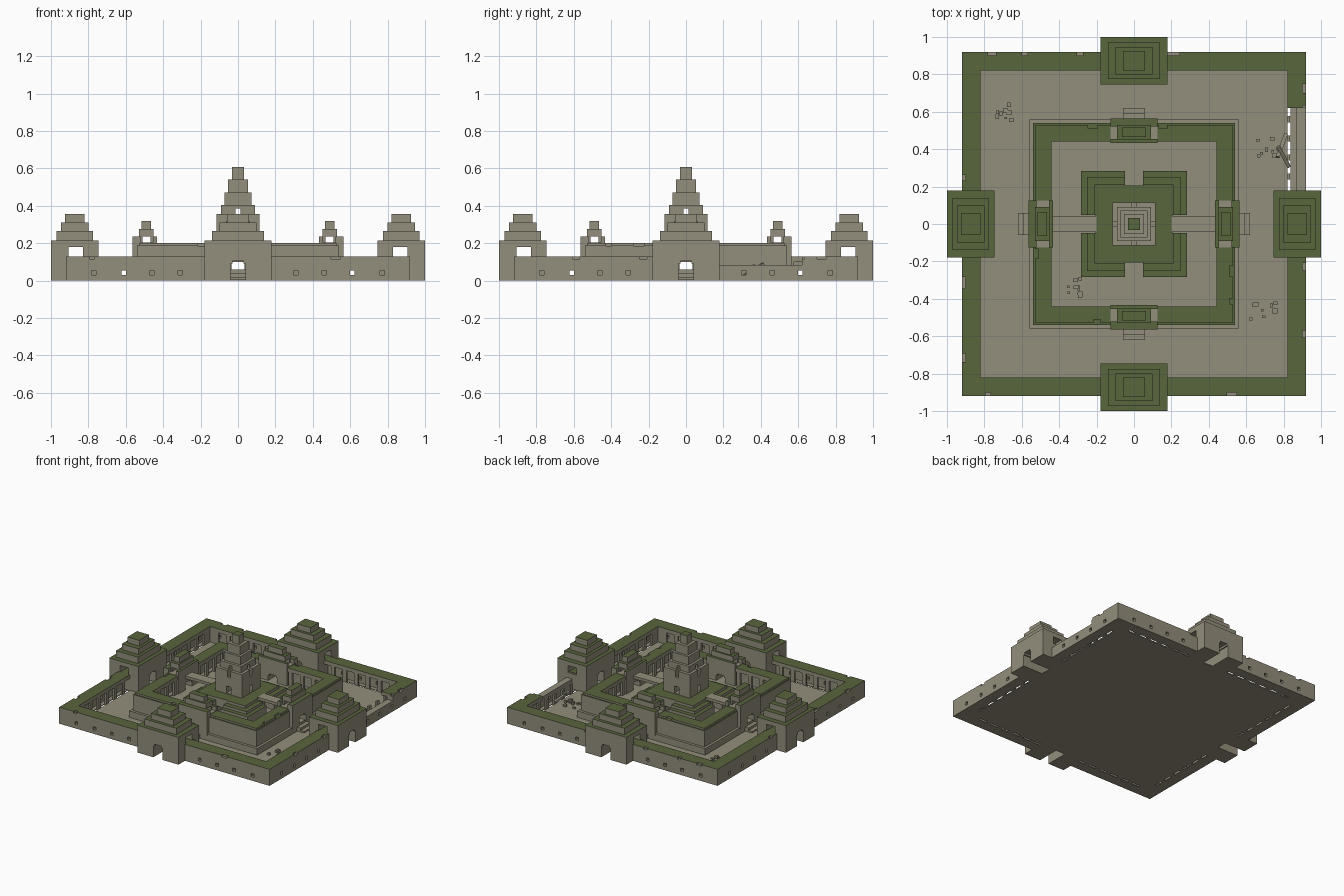
import bpy, bmesh, random
from mathutils import Matrix

random.seed(7)
cube = bpy.data.objects.get("Cube")
if cube:
    bpy.data.objects.remove(cube, do_unlink=True)


def material(name, rgb):
    m = bpy.data.materials.new(name)
    m.use_nodes = True
    m.diffuse_color = (*rgb, 1)
    m.node_tree.nodes["Principled BSDF"].inputs["Base Color"].default_value = (*rgb, 1)
    return m


STONE = material("weathered_stone", (0.29, 0.27, 0.20))
MOSS = material("moss_green", (0.098, 0.132, 0.048))


# Boxes are (x0, x1, y0, y1, z0, z1)
def square(h, z0, z1):
    return (-h, h, -h, h, z0, z1)


def turn(b, n=1):
    for _ in range(n):
        b = (-b[3], -b[2], b[0], b[1], b[4], b[5])
    return b


def four(b):
    return [turn(b, n) for n in range(4)]


def all_sides(boxes):
    return [t for b in boxes for t in four(b)]


def boxes_object(name, boxes):
    bm = bmesh.new()
    for x0, x1, y0, y1, z0, z1 in boxes:
        place = Matrix.Translation(((x0 + x1) / 2, (y0 + y1) / 2, (z0 + z1) / 2))
        size = Matrix.Diagonal((x1 - x0, y1 - y0, z1 - z0, 1))
        bmesh.ops.create_cube(bm, size=1, matrix=place @ size)
    me = bpy.data.meshes.new(name)
    bm.to_mesh(me)
    bm.free()
    ob = bpy.data.objects.new(name, me)
    bpy.context.collection.objects.link(ob)
    return ob


def part(name, boxes, cuts=(), moss=()):
    """Stone boxes minus cut boxes, with moss on upward faces at given heights."""
    ob = boxes_object(name, boxes)
    if cuts:
        cutter = boxes_object("cutter", cuts)
        cutter.hide_render = True
        mod = ob.modifiers.new("cut", 'BOOLEAN')
        mod.operation = 'DIFFERENCE'
        mod.solver = 'EXACT'
        mod.use_self = True
        mod.object = cutter
        bpy.context.view_layer.update()
        ev = ob.evaluated_get(bpy.context.evaluated_depsgraph_get())
        me = bpy.data.meshes.new_from_object(ev)
        ob.modifiers.clear()
        ob.data = me
        bpy.data.objects.remove(cutter, do_unlink=True)
    ob.data.materials.clear()
    ob.data.materials.append(STONE)
    ob.data.materials.append(MOSS)
    for p in ob.data.polygons:
        green = p.normal.z > 0.9 and any(abs(p.center.z - z) < 0.004 for z in moss)
        p.material_index = int(green)
    return ob


def gallery_cuts(inner, back, z0, z1, pitch, count):
    """Court, hollow gallery and bays between pillars of a square cloister."""
    cuts = [square(inner, z0 - 0.02, z1 + 0.02)]
    cuts += four((-back, back, inner + 0.015, back, z0 + 0.006, z1 - 0.025))
    for k in range(-count, count + 1):
        c = k * pitch
        cuts += four((c - 0.034, c + 0.034, inner - 0.01, inner + 0.018, z0 - 0.02, z1 - 0.03))
    return cuts


def chips(edge, z, number):
    """Small broken bites along a roof edge."""
    out = []
    for n in range(number):
        c = random.uniform(-edge + 0.1, edge - 0.1)
        w = random.uniform(0.012, 0.035)
        out.append(turn((c - w, c + w, edge - 0.02, edge + 0.02, z - 0.014, z + 0.02), n % 4))
    return out


def doorway(near, far, z0, top):
    """Stepped arch passage facing outward."""
    return [(-0.04, 0.04, near, far, z0, top - 0.015),
            (-0.03, 0.03, near, far, z0, top)]


# Courtyard floor
part("courtyard_floor", [square(0.82, 0, 0.008)])

# Outer cloister wall with windows, doors and a collapsed stretch
cuts = gallery_cuts(0.82, 0.87, 0, 0.13, 0.1017, 7)
for c in (0.31, 0.46, 0.61, 0.77):
    for s in (-1, 1):
        cuts += four((s * c - 0.012, s * c + 0.012, 0.86, 0.94, 0.03, 0.055))
cuts += all_sides(doorway(0.8, 0.95, -0.02, 0.105))
cuts += chips(0.92, 0.13, 18)
cuts.append((0.8, 0.95, 0.17, 0.62, 0.083, 0.2))
part("outer_wall", [square(0.92, 0, 0.13)], cuts, [0.13])

# Outer gate towers
for n, side in enumerate(("back", "right", "front", "left")):
    base = [turn((-0.18, 0.18, 0.745, 1.0, 0, 0.215), n)]
    gate_cuts = doorway(0.7, 1.05, -0.02, 0.105)
    gate_cuts.append((-0.2, 0.2, 0.83, 0.905, 0.125, 0.18))
    part(side + "_gate", base, [turn(b, n) for b in gate_cuts], [0.215])
    tiers = [(-w, w, 0.873 - d, 0.873 + d, z - 0.05, z)
             for w, d, z in ((0.14, 0.097, 0.265), (0.10, 0.073, 0.31), (0.06, 0.052, 0.355))]
    part(side + "_gate_tiers", [turn(b, n) for b in tiers], (), [0.265, 0.31, 0.355])

# Raised inner terrace and its entrance steps
part("inner_terrace", [square(0.56, 0, 0.06)])
part("entrance_steps", all_sides([(-0.06, 0.06, 0.55, 0.59, 0, 0.04),
                                  (-0.06, 0.06, 0.55, 0.62, 0, 0.02)]))

# Inner cloister wall with a cornice ledge
cuts = gallery_cuts(0.44, 0.49, 0.06, 0.2, 0.1, 4)
cuts += all_sides(doorway(0.42, 0.57, 0.05, 0.115))
cuts += four((-0.6, 0.6, 0.53, 0.6, 0.187, 0.22))
cuts += chips(0.53, 0.2, 9)
part("inner_wall", [square(0.54, 0.055, 0.2)], cuts, [0.2, 0.187])

# Inner gates with small pavilions
for n, side in enumerate(("back", "right", "front", "left")):
    gate_cuts = doorway(0.4, 0.6, 0.0, 0.115)
    gate_cuts.append((-0.2, 0.2, 0.455, 0.522, 0.203, 0.3))
    part(side + "_inner_gate", [turn((-0.125, 0.125, 0.432, 0.565, 0.05, 0.235), n)],
         [turn(b, n) for b in gate_cuts], [0.235])
    part(side + "_pavilion", [turn((-0.092, 0.092, 0.453, 0.528, 0.2, 0.276), n)],
         [turn((-0.2, 0.2, 0.468, 0.511, 0.19, 0.236), n)], [0.276])
    part(side + "_pavilion_cap", [turn((-0.065, 0.065, 0.465, 0.515, 0.27, 0.318), n)],
         (), [0.318])

# Central stepped platform, split by stair slots and crossed by passages
slots = four((-0.047, 0.047, 0.205, 0.3, 0.04, 0.2))
passage = [(-0.036, 0.036, -0.4, 0.4, 0.04, 0.10), (-0.4, 0.4, -0.036, 0.036, 0.04, 0.10)]
for name, h, z0, z1 in (("lower", 0.283, 0.055, 0.13), ("middle", 0.25, 0.13, 0.15),
                        ("upper", 0.21, 0.15, 0.17)):
    part(name + "_platform", [square(h, z0, z1)],
         slots + (passage if name == "lower" else []), [z1])

# Bridges from the platform to the side galleries
for name, n in (("right", 1), ("left", 3)):
    part(name + "_bridge", [turn((-0.04, 0.04, 0.2, 0.445, 0.15, 0.172), n)])

# Central tower
tower_cuts = []
for w, z0, z1 in ((0.02, 0.175, 0.23), (0.013, 0.30, 0.385)):
    tower_cuts += [(-w, w, -0.2, 0.2, z0, z1), (-0.2, 0.2, -w, w, z0, z1)]
for k, (h, z0, z1) in enumerate(((0.115, 0.16, 0.355), (0.092, 0.355, 0.405),
                                 (0.072, 0.405, 0.47), (0.054, 0.47, 0.54),
                                 (0.031, 0.54, 0.607))):
    part("tower_tier_%d" % (k + 1), [square(h, z0, z1)],
         tower_cuts if k < 2 else (), [0.607])

# Fallen stones
rubble = []
for cx, cy, z in ((-0.68, 0.6, 0), (0.73, 0.41, 0), (0.69, -0.46, 0), (-0.33, -0.34, 0.06)):
    for k in range(9):
        x, y = cx + random.uniform(-0.07, 0.07), cy + random.uniform(-0.05, 0.05)
        w, d = random.uniform(0.006, 0.014), random.uniform(0.006, 0.014)
        rubble.append((x - w, x + w, y - d, y + d, z, z + random.uniform(0.015, 0.03)))
part("rubble", rubble)

# Fallen roof beams in the collapsed stretch
for k, (x, y, tilt) in enumerate(((0.80, 0.36, 0.5), (0.79, 0.42, -0.35))):
    beam = part("fallen_beam_%d" % (k + 1), [(-0.01, 0.01, -0.07, 0.07, -0.008, 0.008)])
    beam.location = (x, y, 0.055)
    beam.rotation_euler = (tilt, 0, tilt)
